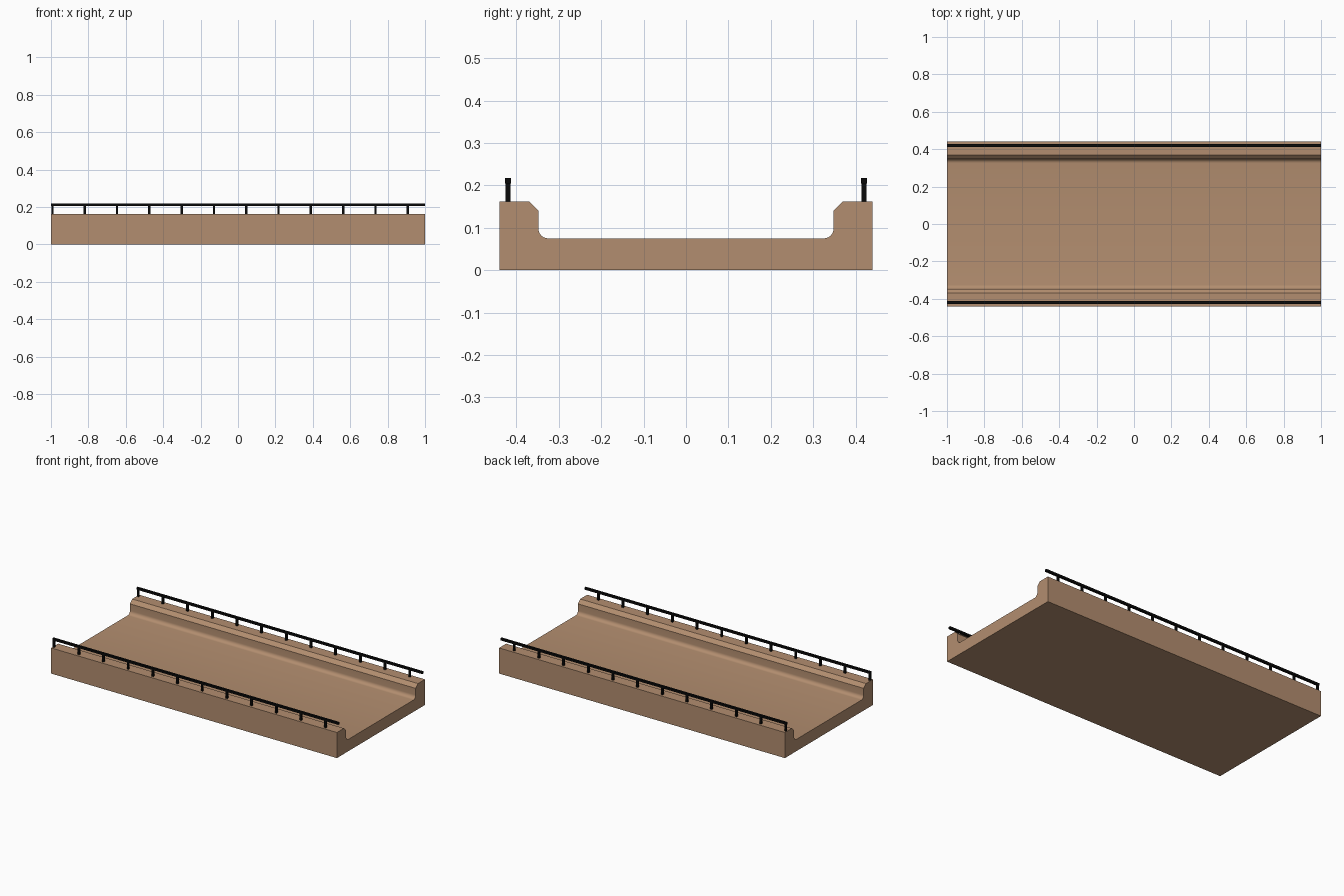
import bpy, bmesh, math

if "Cube" in bpy.data.objects:
    bpy.data.objects.remove(bpy.data.objects["Cube"])


def material(name, rgb):
    m = bpy.data.materials.new(name)
    m.diffuse_color = (*rgb, 1)
    m.use_nodes = True
    m.node_tree.nodes["Principled BSDF"].inputs["Base Color"].default_value = m.diffuse_color
    return m


tan = material("tan concrete", (0.45, 0.27, 0.16))
black = material("black metal", (0.003, 0.003, 0.003))


def make_object(name, bm, mat):
    bmesh.ops.recalc_face_normals(bm, faces=bm.faces)
    me = bpy.data.meshes.new(name)
    bm.to_mesh(me)
    bm.free()
    me.materials.append(mat)
    ob = bpy.data.objects.new(name, me)
    bpy.context.collection.objects.link(ob)
    return ob


def add_box(bm, x0, x1, y0, y1, z0, z1):
    vs = bmesh.ops.create_cube(bm, size=1)["verts"]
    for v in vs:
        v.co.x = x1 if v.co.x > 0 else x0
        v.co.y = y1 if v.co.y > 0 else y0
        v.co.z = z1 if v.co.z > 0 else z0


# Deck: trough profile with filleted corners and chamfered kerbs, swept along x
R, DECK, TOP, INNER = 0.023, 0.075, 0.162, 0.348
half = [(0.44, 0), (0.44, TOP), (0.37, TOP), (INNER, 0.14)]
for i in range(7):
    a = math.radians(90 * i / 6)
    half.append((INNER - R + R * math.cos(a), DECK + R - R * math.sin(a)))
profile = half + [(-y, z) for y, z in reversed(half)]

bm = bmesh.new()
face = bm.faces.new([bm.verts.new((-1, y, z)) for y, z in profile])
ext = bmesh.ops.extrude_face_region(bm, geom=[face], use_keep_orig=True)
for v in ext["geom"]:
    if isinstance(v, bmesh.types.BMVert):
        v.co.x = 1
deck = make_object("bridge_deck", bm, tan)
bpy.context.view_layer.objects.active = deck
deck.select_set(True)
bpy.ops.object.shade_smooth_by_angle(angle=math.radians(30))

# Railings: one long handrail with twelve posts on each kerb
for side, y in (("front", -0.42), ("back", 0.42)):
    bm = bmesh.new()
    add_box(bm, -1, 1, y - 0.007, y + 0.007, 0.205, 0.218)
    make_object(side + "_handrail", bm, black)
    bm = bmesh.new()
    for i in range(12):
        x = -0.992 + i * 0.1727
        add_box(bm, x - 0.006, x + 0.006, y - 0.006, y + 0.006, TOP - 0.005, 0.207)
    make_object(side + "_posts", bm, black)
